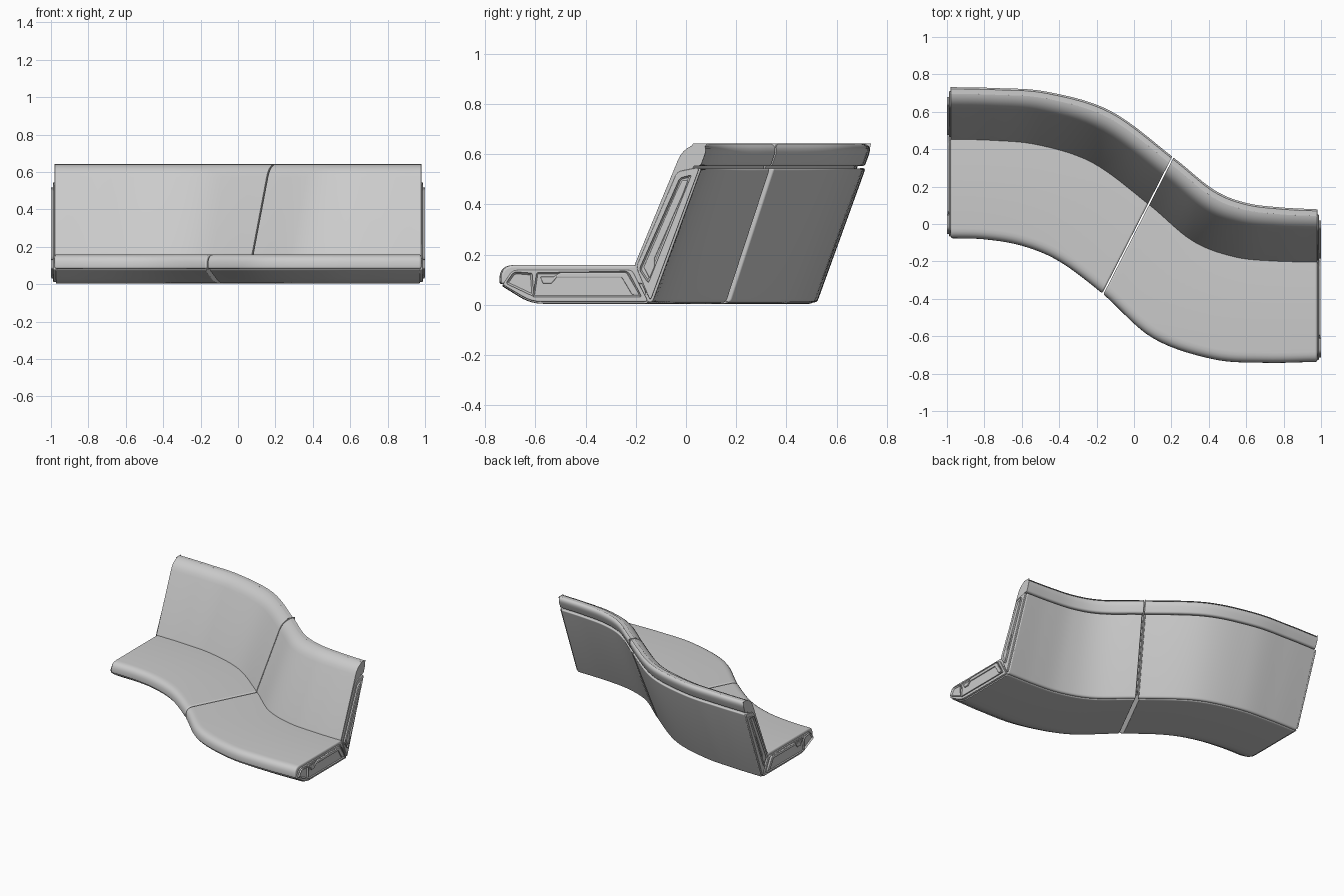
import bpy, bmesh
from mathutils import Vector

if "Cube" in bpy.data.objects:
    bpy.data.objects.remove(bpy.data.objects["Cube"])

# Plan curves: matching points on the front edge and the back edge, left to right
FRONT = [(-.98, -.072), (-.8, -.078), (-.6, -.112), (-.4, -.195), (-.165, -.37),
         (.1, -.605), (.42, -.718), (.7, -.738), (.98, -.733)]
BACK = [(-.98, .743), (-.74, .738), (-.46, .718), (-.12, .615), (.213, .368),
        (.43, .195), (.6, .125), (.79, .1), (.98, .09)]
SPLIT = 4          # curve parameter where the two modules meet
Y0, DEPTH = -.733, .823


def spline(pts, t):
    i = min(int(t), len(pts) - 2)
    f = t - i
    p = [Vector(q) for q in pts]
    b, c = p[i], p[i + 1]
    a = p[i - 1] if i > 0 else b * 2 - c
    d = p[i + 2] if i + 2 < len(p) else c * 2 - b
    return .5 * (2 * b + (c - a) * f + (2 * a - 5 * b + 4 * c - d) * f * f
                 + (3 * b - a - 3 * c + d) * f ** 3)


def rounded(poly, n=6):
    """Round each (y, z, r) corner of a polygon."""
    out = []
    for i, (y, z, r) in enumerate(poly):
        p = Vector((y, z))
        if r == 0:
            out.append(p)
            continue
        a = p + (Vector(poly[i - 1][:2]) - p).normalized() * r
        b = p + (Vector(poly[(i + 1) % len(poly)][:2]) - p).normalized() * r
        for k in range(n + 1):
            s = k / n
            out.append(a * (1 - s) ** 2 + p * 2 * s * (1 - s) + b * s * s)
    return out


def finish(name, bm, bevel):
    bmesh.ops.recalc_face_normals(bm, faces=bm.faces)
    me = bpy.data.meshes.new(name)
    bm.to_mesh(me)
    bm.free()
    ob = bpy.data.objects.new(name, me)
    bpy.context.collection.objects.link(ob)
    if bevel:
        m = ob.modifiers.new("soft_edges", 'BEVEL')
        m.width, m.segments, m.limit_method, m.angle_limit = bevel, 3, 'ANGLE', .9
    bpy.ops.object.select_all(action='DESELECT')
    ob.select_set(True)
    bpy.context.view_layer.objects.active = ob
    bpy.ops.object.shade_smooth_by_angle(angle=.7)
    return ob


def sweep(name, poly, t0, t1, bevel, n=28):
    """Sweep a side profile between the front and back plan curves."""
    bm = bmesh.new()
    prof = rounded(poly)
    rings = []
    for k in range(n + 1):
        t = t0 + (t1 - t0) * k / n
        f, b = spline(FRONT, t), spline(BACK, t)
        rings.append([bm.verts.new((*f.lerp(b, (y - Y0) / DEPTH), z)) for y, z in prof])
    m = len(prof)
    for r, s in zip(rings, rings[1:]):
        for j in range(m):
            bm.faces.new((r[j], r[(j + 1) % m], s[(j + 1) % m], s[j]))
    bm.faces.new(rings[0])
    bm.faces.new(rings[-1])
    return finish(name, bm, bevel)


def end_plate(name, poly, side, x1, rim=0, recess=0):
    """Flat end plate with a raised rim round a sunken panel."""
    bm = bmesh.new()
    dy = 0 if side > 0 else .66
    face = bm.faces.new([bm.verts.new((side * .965, y + dy, z)) for y, z in rounded(poly, 4)])
    ext = bmesh.ops.extrude_face_region(bm, geom=[face], use_keep_orig=True)["geom"]
    bmesh.ops.translate(bm, vec=(side * (x1 - .965), 0, 0),
                        verts=[g for g in ext if isinstance(g, bmesh.types.BMVert)])
    bmesh.ops.recalc_face_normals(bm, faces=bm.faces)
    if rim:
        cap = [g for g in ext if isinstance(g, bmesh.types.BMFace)]
        bmesh.ops.inset_region(bm, faces=cap, thickness=rim, use_even_offset=True)
        bmesh.ops.translate(bm, vec=(-side * recess, 0, 0), verts=list(cap[0].verts))
    return finish(name, bm, 0 if rim else .004)


# Side profiles (y, z, corner radius) measured at the right end
SEAT_CUSHION = [(-.737, .082, .012), (-.737, .158, .055), (-.195, .158, .012), (-.17, .082, 0)]
SEAT_SHELL = [(-.73, .076, .01), (-.615, .004, .05), (-.145, .004, .02), (-.175, .09, 0), (-.71, .09, 0)]
BACK_CUSHION = [(-.208, .15, .02), (-.005, .642, .075), (.092, .642, .05), (.058, .552, .012),
                (.03, .552, 0), (-.155, .04, 0)]
BACK_SHELL = [(.01, .543, 0), (.062, .543, .012), (-.135, .004, .02), (-.17, .02, 0)]

# Two modules either side of the slanted joint
for label, a, b in (("left", 0, SPLIT - .012), ("right", SPLIT + .012, 8)):
    sweep(label + "_seat_cushion", SEAT_CUSHION, a, b, .014)
    sweep(label + "_seat_shell", SEAT_SHELL, a + .03, b - .03, .008)
    sweep(label + "_back_cushion", BACK_CUSHION, a, b, .014)
    sweep(label + "_back_shell", BACK_SHELL, a + .02, b - .02, .008)

# End plates with rims and raised rails
SEAT_END = [(-.73, .08, .01), (-.69, .138, .02), (-.215, .138, .015), (-.15, .012, .015), (-.615, .012, .04)]
SEAT_NOSE = [(-.718, .085, .012), (-.685, .132, .015), (-.612, .126, .008), (-.605, .032, .01)]
SEAT_PANEL = [(-.595, .128, .008), (-.23, .134, .015), (-.175, .03, .012), (-.61, .03, .01)]
SEAT_RAIL = [(-.58, .112, 0), (-.57, .085, 0), (-.535, .085, 0), (-.515, .108, 0), (-.255, .108, 0),
             (-.215, .04, 0), (-.185, .04, 0), (-.237, .128, 0), (-.5, .128, 0), (-.525, .112, 0)]
BACK_END = [(-.198, .15, .02), (-.035, .53, .02), (.055, .548, .02), (-.142, .015, .015)]
BACK_PANEL = [(-.187, .14, .015), (-.025, .505, .012), (.022, .517, .008), (-.15, .085, .01)]
BACK_RAIL = [(-.168, .15, 0), (-.04, .445, 0), (-.015, .495, 0), (.008, .495, 0), (-.012, .44, 0),
             (-.125, .185, 0), (-.125, .15, 0), (-.145, .105, 0)]
for label, s in (("left", -1), ("right", 1)):
    end_plate(label + "_seat_end", SEAT_END, s, .988)
    end_plate(label + "_seat_nose_frame", SEAT_NOSE, s, 1.0, .008, .01)
    end_plate(label + "_seat_panel_frame", SEAT_PANEL, s, .996, .006, .006)
    end_plate(label + "_seat_rail", SEAT_RAIL, s, .998)
    end_plate(label + "_back_end", BACK_END, s, .988)
    end_plate(label + "_back_panel_frame", BACK_PANEL, s, 1.0, .007, .008)
    end_plate(label + "_back_rail", BACK_RAIL, s, .998)
